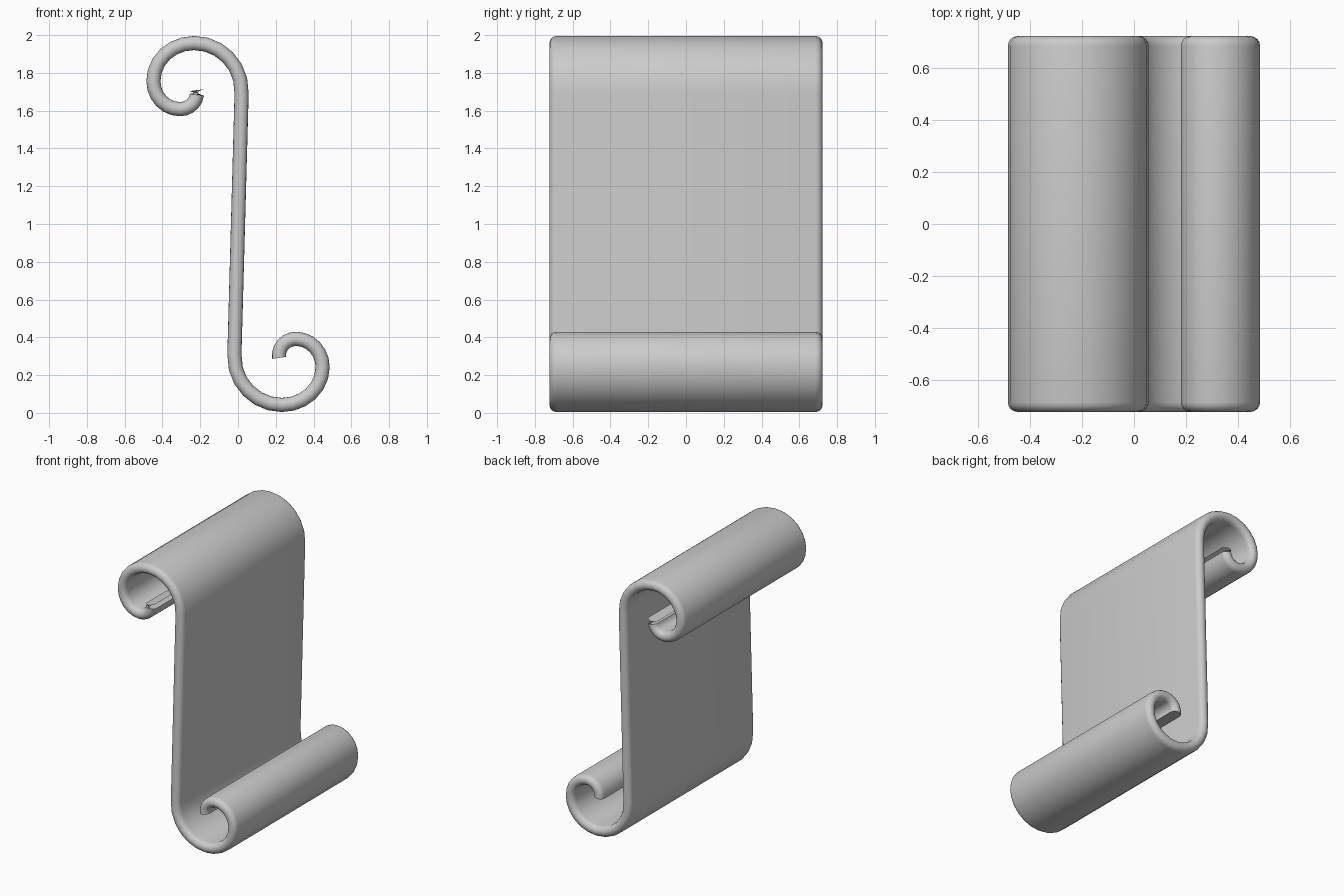
import bpy, bmesh
from math import sin, cos, pi
from mathutils import Vector

if "Cube" in bpy.data.objects:
    bpy.data.objects.remove(bpy.data.objects["Cube"])

HALF_THICK = 0.0375
HALF_WIDTH = 0.723
STEPS = 6          # segments per quarter turn of the scroll
EDGE_STEPS = 8     # segments of the rounded long edges


def quarter(cx, cz, rx, rz, start, sweep=pi / 2):
    """Points along an elliptical arc in the xz plane, without the first."""
    return [Vector((cx + rx * cos(start + sweep * i / STEPS), 0,
                    cz + rz * sin(start + sweep * i / STEPS)))
            for i in range(1, STEPS + 1)]


# Centreline of the lower scroll, from the sheet to the curled tip
lower = [Vector((-0.019, 0, 0.31))]
lower += quarter(0.232, 0.30, 0.252, 0.258, pi)
lower += quarter(0.232, 0.242, 0.216, 0.200, 1.5 * pi)
lower += quarter(0.308, 0.242, 0.140, 0.150, 0)
lower += quarter(0.308, 0.306, 0.091, 0.086, pi / 2, pi / 2 + 0.17)

# The upper scroll is the lower one turned half round about the middle
upper = [Vector((-p.x, 0, 2 - p.z)) for p in lower]
path = upper[::-1] + lower

# Cross-section across the width: flat faces with rounded long edges
section = []
for side in (1, -1):
    for i in range(EDGE_STEPS + 1):
        a = pi / 2 - pi * i / EDGE_STEPS
        section.append((side * (HALF_WIDTH - HALF_THICK + HALF_THICK * cos(a)),
                        side * HALF_THICK * sin(a)))

# Sweep the section along the path
bm = bmesh.new()
rings = []
for i, p in enumerate(path):
    tangent = (path[min(i + 1, len(path) - 1)] - path[max(i - 1, 0)]).normalized()
    if i in (0, len(path) - 1):
        tangent = Vector((-0.13, 0, 0.99)) if i == 0 else Vector((0.13, 0, -0.99))
    normal = Vector((tangent.z, 0, -tangent.x))
    rings.append([bm.verts.new(p + normal * h + Vector((0, y, 0))) for y, h in section])

n = len(section)
for a, b in zip(rings, rings[1:]):
    for j in range(n):
        k = (j + 1) % n
        bm.faces.new((a[j], a[k], b[k], b[j]))
bm.faces.new(rings[0])
bm.faces.new(rings[-1][::-1])
bmesh.ops.recalc_face_normals(bm, faces=bm.faces[:])

mesh = bpy.data.meshes.new("scroll_sheet")
bm.to_mesh(mesh)
bm.free()
sheet = bpy.data.objects.new("scroll_sheet", mesh)
bpy.context.collection.objects.link(sheet)

# Plain light grey
grey = bpy.data.materials.new("light_grey")
grey.use_nodes = True
colour = (0.6, 0.6, 0.6, 1)
grey.diffuse_color = colour
grey.node_tree.nodes["Principled BSDF"].inputs["Base Color"].default_value = colour
mesh.materials.append(grey)

bpy.context.view_layer.objects.active = sheet
sheet.select_set(True)
bpy.ops.object.shade_smooth_by_angle(angle=0.7)
